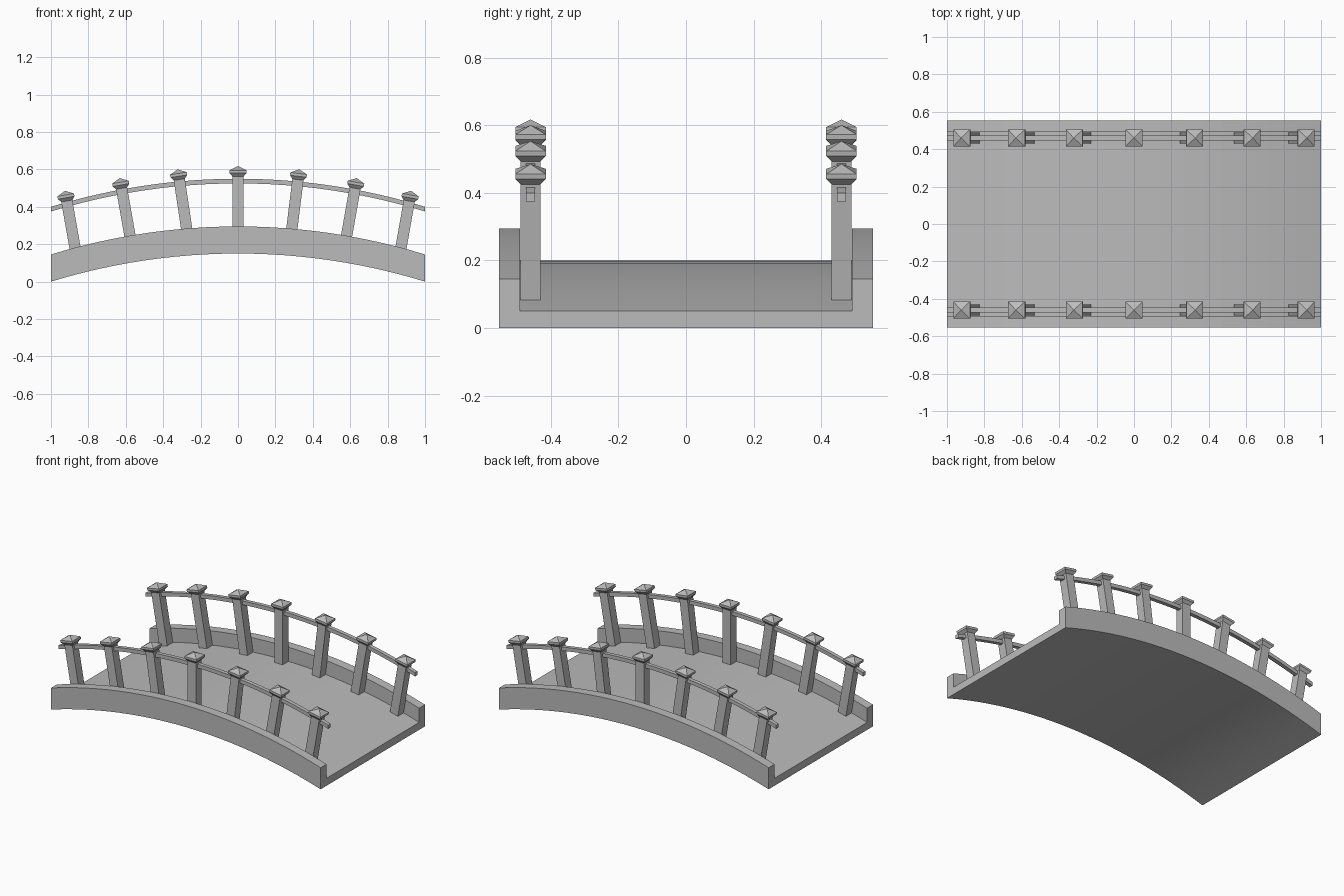
import bpy, bmesh, math
from mathutils import Matrix, Vector

cube = bpy.data.objects.get("Cube")
if cube:
    bpy.data.objects.remove(cube, do_unlink=True)

stone = bpy.data.materials.new("grey stone")
stone.use_nodes = True
GREY = (0.5, 0.5, 0.5, 1)
stone.diffuse_color = GREY
stone.node_tree.nodes["Principled BSDF"].inputs["Base Color"].default_value = GREY

RISE = 0.15
SEGMENTS = 24
POST_Y = 0.46


def arch(x):
    """Height of the circular arch above its springing line."""
    r = (1 + RISE ** 2) / (2 * RISE)
    return math.sqrt(r * r - x * x) - (r - RISE)


def loft(name, rings, smooth=False):
    """Skin a row of matching closed rings and cap both ends."""
    bm = bmesh.new()
    rows = [[bm.verts.new(p) for p in ring] for ring in rings]
    for a, b in zip(rows, rows[1:]):
        for i in range(len(a)):
            j = (i + 1) % len(a)
            bm.faces.new((a[i], a[j], b[j], b[i]))
    bm.faces.new(rows[0])
    bm.faces.new(rows[-1])
    bmesh.ops.remove_doubles(bm, verts=bm.verts, dist=1e-5)
    bmesh.ops.recalc_face_normals(bm, faces=bm.faces)
    mesh = bpy.data.meshes.new(name)
    bm.to_mesh(mesh)
    bm.free()
    mesh.materials.append(stone)
    obj = bpy.data.objects.new(name, mesh)
    bpy.context.collection.objects.link(obj)
    if smooth:
        bpy.ops.object.select_all(action='DESELECT')
        obj.select_set(True)
        bpy.context.view_layer.objects.active = obj
        bpy.ops.object.shade_smooth_by_angle(angle=math.radians(30))
    return obj


def sweep(name, section):
    """Carry a y/z section along the arch."""
    xs = [-1 + 2 * i / SEGMENTS for i in range(SEGMENTS + 1)]
    return loft(name, [[(x, y, z + arch(x)) for y, z in section] for x in xs], True)


# Arched deck with a raised kerb on each side
half = [(0.553, 0), (0.553, 0.145), (0.491, 0.145), (0.491, 0.05)]
sweep("arched_deck", half + [(-y, z) for y, z in reversed(half)])

# Posts: half width and distance below the cap tip
profile = [(0.03, 0.42), (0.03, 0.055), (0.045, 0.037), (0.045, 0.022), (0.001, 0)]
# Tip x, tip z and lean in degrees
posts = [(-0.925, 0.485, -10), (-0.632, 0.553, -10), (-0.322, 0.6, -8.5),
         (0, 0.617, 0), (0.327, 0.6, 7), (0.635, 0.553, 10), (0.925, 0.485, 10)]
corners = [(-1, -1), (1, -1), (1, 1), (-1, 1)]

for side, label in ((-1, "front"), (1, "back")):
    # Handrail
    y, w = side * POST_Y, 0.013
    sweep(label + "_handrail", [(y - w, 0.375), (y + w, 0.375), (y + w, 0.4), (y - w, 0.4)])
    # Leaning posts with flared pyramid caps
    for n, (x, z, lean) in enumerate(posts):
        place = Matrix.Translation((x, y, z)) @ Matrix.Rotation(math.radians(lean), 4, 'Y')
        rings = [[place @ Vector((cx * h, cy * h, -drop)) for cx, cy in corners]
                 for h, drop in profile]
        loft(f"{label}_post_{n + 1}", rings)
